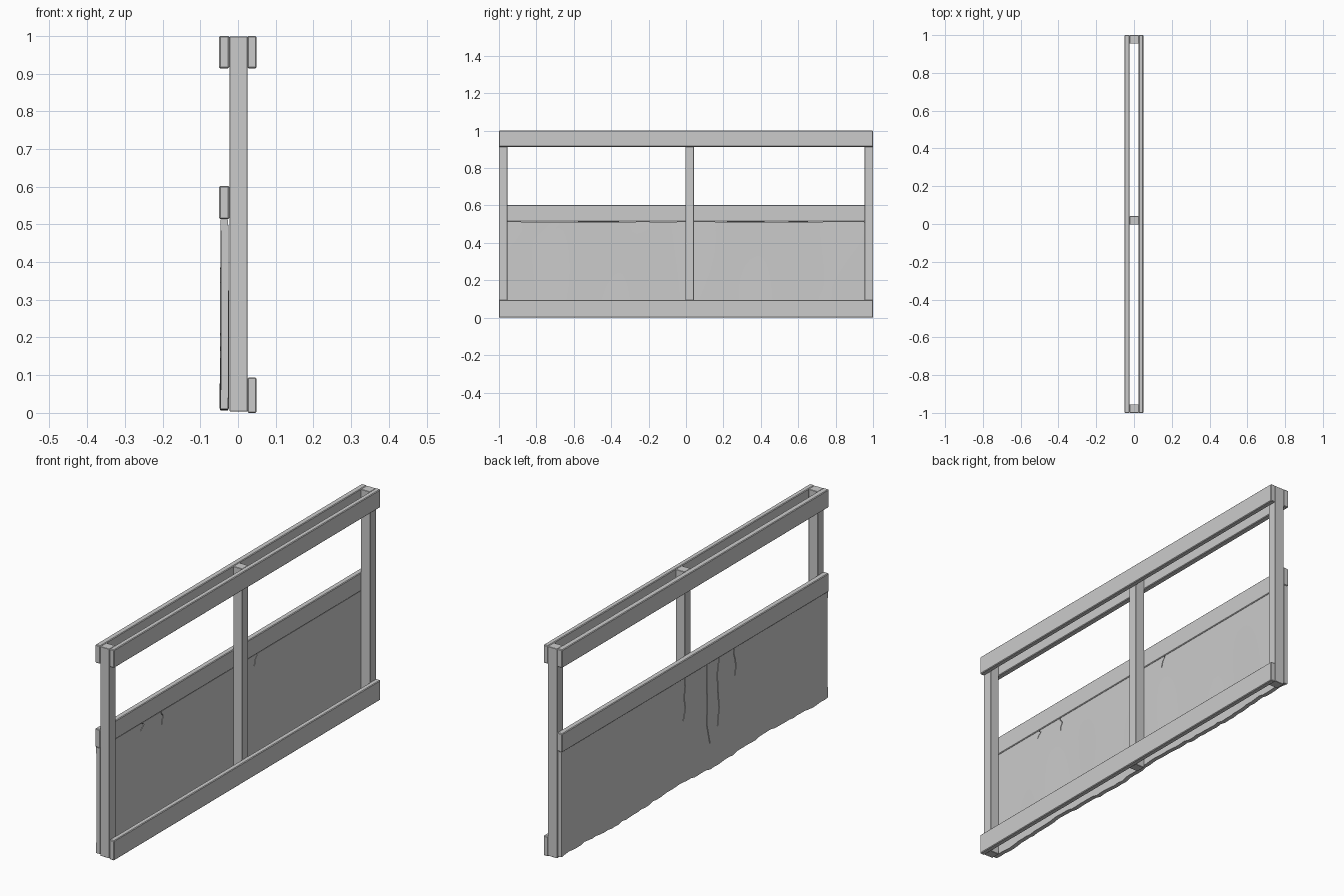
import bpy
import bmesh
import math
import random
from mathutils import Vector

random.seed(4)
if "Cube" in bpy.data.objects:
    bpy.data.objects.remove(bpy.data.objects["Cube"], do_unlink=True)

# One grey for everything
grey = bpy.data.materials.new("plain grey")
grey.use_nodes = True
grey.diffuse_color = (0.6, 0.6, 0.6, 1)
shader = next(n for n in grey.node_tree.nodes if n.type == "BSDF_PRINCIPLED")
shader.inputs["Base Color"].default_value = (0.6, 0.6, 0.6, 1)


def finish(name, bm):
    """Turn a bmesh into a linked, coloured object."""
    bmesh.ops.recalc_face_normals(bm, faces=bm.faces)
    mesh = bpy.data.meshes.new(name)
    bm.to_mesh(mesh)
    bm.free()
    mesh.materials.append(grey)
    obj = bpy.data.objects.new(name, mesh)
    bpy.context.collection.objects.link(obj)
    return obj


def board(name, xs, ys, zs, bevel=0.003):
    """Squared timber between the given limits, with eased edges."""
    bm = bmesh.new()
    bmesh.ops.create_cube(bm, size=1)
    low, high = (Vector(p) for p in zip(xs, ys, zs))
    for v in bm.verts:
        v.co = (low + high) / 2 + v.co * (high - low)
    bmesh.ops.bevel(bm, geom=bm.edges[:], offset=bevel, segments=1, affect="EDGES")
    return finish(name, bm)


# Upright posts
POST = (-0.023, 0.025)
WIDTH = 0.045
for name, y in (("front_post", -1), ("middle_post", -0.003), ("back_post", 1 - WIDTH)):
    board(name, POST, (y, y + WIDTH), (0.004, 0.998), 0.0015)

# Long rails on both sides of the posts
RIGHT_SIDE, LEFT_SIDE = (-0.05, -0.023), (0.025, 0.049)
FULL = (-1, 1)
board("top_rail_right", RIGHT_SIDE, FULL, (0.914, 1))
board("top_rail_left", LEFT_SIDE, FULL, (0.914, 1))
board("middle_rail_right", RIGHT_SIDE, FULL, (0.514, 0.602))
board("bottom_rail_left", LEFT_SIDE, FULL, (0, 0.094))

# Worn lower panel: gently warped sheet with a ragged bottom edge
TOP, BOTTOM, CENTRE, THICK = 0.513, 0.006, -0.036, 0.02
COLS, ROWS = 70, 10
bm = bmesh.new()
bmesh.ops.create_grid(bm, x_segments=COLS, y_segments=ROWS, size=1)
for v in bm.verts:
    y, t = v.co.x * 0.998, (v.co.y + 1) / 2
    z = BOTTOM + (TOP - BOTTOM) * t
    if t < 0.01:
        z += random.uniform(0, 0.008) + 0.005 * (1 + math.sin(9 * y))
    warp = 0.0015 * math.sin(7 * y + 2 * t) + 0.001 * math.sin(17 * y)
    v.co = (CENTRE + warp * (1 - t * t), y, z)
panel = finish("lower_panel", bm)
solid = panel.modifiers.new("thickness", "SOLIDIFY")
solid.thickness = THICK
solid.offset = 0

# Cracks running down from the panel top: side, position, length
cracks = [(-1, 0.08, 0.2), (-1, -0.1, 0.38), (-1, -0.18, 0.32), (-1, -0.3, 0.13),
          (1, -0.68, 0.035), (1, -0.53, 0.065), (1, 0.17, 0.05)]
bm = bmesh.new()
for side, y, length in cracks:
    steps = 4
    path = [(y + random.uniform(-0.012, 0.012), TOP + 0.01 - (length + 0.01) * i / steps)
            for i in range(steps + 1)]
    outline = [(a - 0.002, z) for a, z in path] + [(a + 0.002, z) for a, z in reversed(path)]
    near, far = CENTRE + side * 0.003, CENTRE + side * 0.03
    face = bm.faces.new([bm.verts.new((near, a, z)) for a, z in outline])
    new = bmesh.ops.extrude_face_region(bm, geom=[face])["geom"]
    bmesh.ops.translate(bm, vec=(far - near, 0, 0),
                        verts=[g for g in new if isinstance(g, bmesh.types.BMVert)])
cutter = finish("crack_cutter", bm)
cutter.hide_render = True
cut = panel.modifiers.new("cracks", "BOOLEAN")
cut.operation = "DIFFERENCE"
cut.solver = "EXACT"
cut.object = cutter

# Bake the cut panel and drop the helper
bpy.context.view_layer.update()
graph = bpy.context.evaluated_depsgraph_get()
baked = bpy.data.meshes.new_from_object(panel.evaluated_get(graph))
panel.modifiers.clear()
panel.data = baked
bpy.data.objects.remove(cutter, do_unlink=True)

# Soft shading on the warped sheet, crisp elsewhere
bpy.ops.object.select_all(action="DESELECT")
panel.select_set(True)
bpy.context.view_layer.objects.active = panel
bpy.ops.object.shade_smooth_by_angle(angle=math.radians(30))
